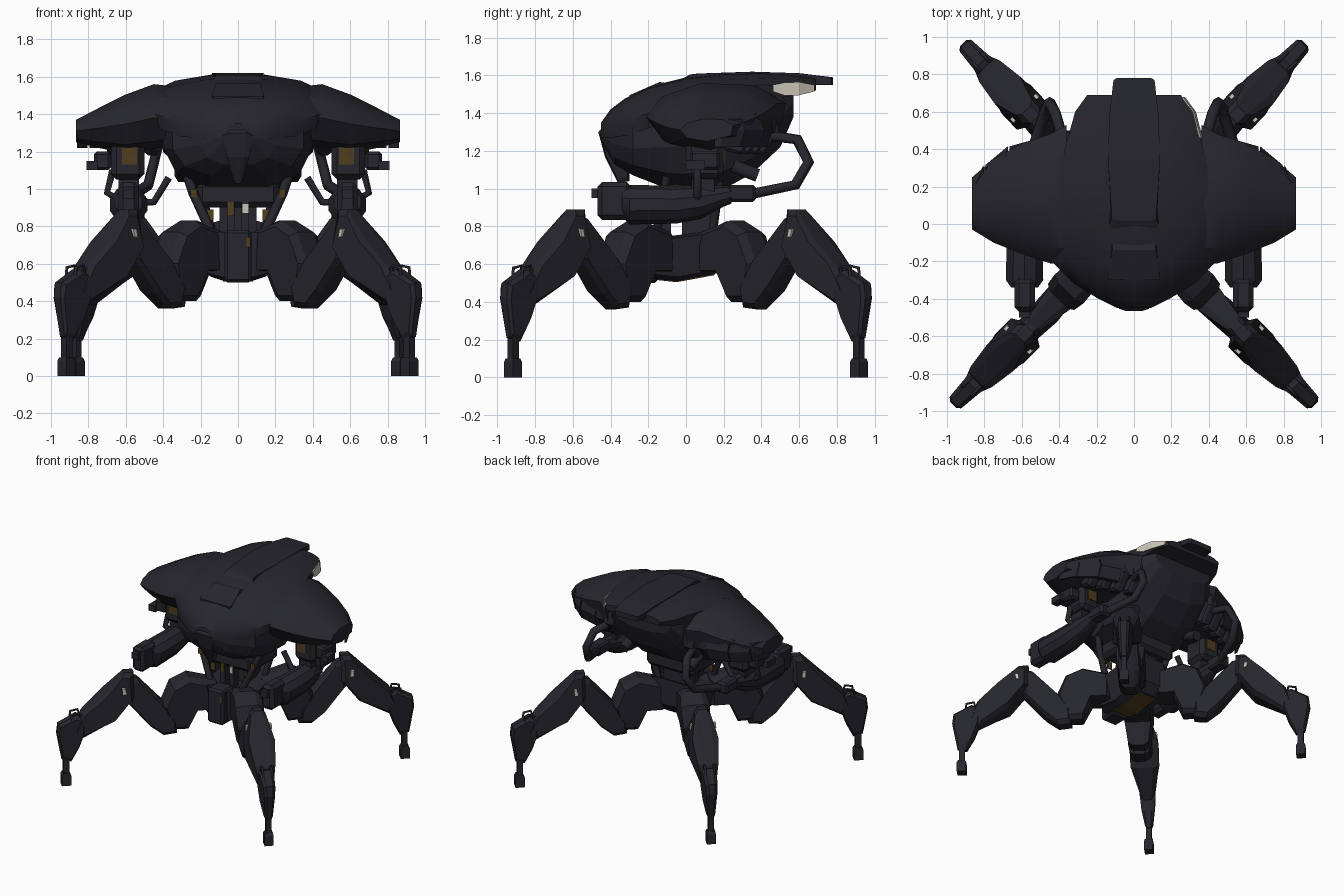
import bpy
import bmesh
import math

cube = bpy.data.objects.get("Cube")
if cube:
    bpy.data.objects.remove(cube, do_unlink=True)


def material(name, rgb):
    mat = bpy.data.materials.new(name)
    mat.use_nodes = True
    color = (*rgb, 1)
    mat.diffuse_color = color
    mat.node_tree.nodes["Principled BSDF"].inputs["Base Color"].default_value = color
    return mat


DARK = material("dark gunmetal", (.019, .019, .026))
BROWN = material("worn bronze", (.08, .047, .014))
CREAM = material("pale ceramic", (.58, .55, .47))


def finish(obj, mat, mirror=False, smooth=False, bevel=0):
    """Link an object, give it a material and optional modifiers."""
    bpy.context.collection.objects.link(obj)
    obj.data.materials.append(mat)
    if smooth:
        bpy.ops.object.select_all(action="DESELECT")
        bpy.context.view_layer.objects.active = obj
        obj.select_set(True)
        bpy.ops.object.shade_smooth_by_angle(angle=math.radians(32))
    if bevel:
        mod = obj.modifiers.new("bevel", "BEVEL")
        mod.width = bevel
        mod.segments = 1
    if mirror:
        obj.modifiers.new("mirror", "MIRROR")
    return obj


def loft(name, rings, mat=DARK, **options):
    """Skin a row of equal-length rings and cap both ends."""
    bm = bmesh.new()
    rows = [[bm.verts.new(co) for co in ring] for ring in rings]
    count = len(rows[0])
    for a, b in zip(rows, rows[1:]):
        for i in range(count):
            j = (i + 1) % count
            bm.faces.new((a[i], a[j], b[j], b[i]))
    bm.faces.new(rows[0])
    bm.faces.new(rows[-1])
    bmesh.ops.recalc_face_normals(bm, faces=bm.faces)
    mesh = bpy.data.meshes.new(name)
    bm.to_mesh(mesh)
    bm.free()
    return finish(bpy.data.objects.new(name, mesh), mat, **options)


def side_place(u, v, w):
    return (w, u, v)


def slab(name, points, place=side_place, core=.55, shrink=.86, **options):
    """Armour block: a side profile of (u, v, half width) with chamfered flanks."""
    cu = sum(p[0] for p in points) / len(points)
    cv = sum(p[1] for p in points) / len(points)
    steps = ((-1, shrink), (-core, 1), (core, 1), (1, shrink))
    rings = [[place(cu + (u - cu) * k, cv + (v - cv) * k, s * w) for u, v, w in points]
             for s, k in steps]
    return loft(name, rings, **options)


def box(name, x, y, z, mat=DARK, **options):
    rings = [[(x[0], b, z[0]), (x[1], b, z[0]), (x[1], b, z[1]), (x[0], b, z[1])] for b in y]
    return loft(name, rings, mat, **options)


def tubes(name, points, radius):
    """A bent bar on each side of the body."""
    for side, label in ((1, "left"), (-1, "right")):
        curve = bpy.data.curves.new(name, "CURVE")
        curve.dimensions = "3D"
        curve.bevel_depth = radius
        curve.bevel_resolution = 1
        curve.use_fill_caps = True
        spline = curve.splines.new("POLY")
        spline.points.add(len(points) - 1)
        for point, (x, y, z) in zip(spline.points, points):
            point.co = (x * side, y, z, 1)
        finish(bpy.data.objects.new(label + "_" + name, curve), DARK)


# Upper shell: y, half width, crown height, edge height, skirt height
shell = ((-.45, .09, 1.35, 1.31, 1.27), (-.4, .19, 1.42, 1.33, 1.27),
         (-.32, .32, 1.48, 1.36, 1.28), (-.2, .44, 1.54, 1.4, 1.32),
         (0, .455, 1.59, 1.49, 1.38), (.2, .42, 1.61, 1.54, 1.42), (.4, .37, 1.615, 1.55, 1.46),
         (.6, .315, 1.6, 1.55, 1.5), (.69, .25, 1.585, 1.55, 1.52))
shape = ((-1, 0), (-.8, .55), (-.4, .93), (0, 1), (.4, .93), (.8, .55), (1, 0))
loft("upper_shell", [[(hw * a, y, edge + (top - edge) * t) for a, t in shape]
                     + [(hw * .95, y, skirt), (-hw * .95, y, skirt)]
                     for y, hw, top, edge, skirt in shell], smooth=True)

# Lower hull: y, half width, top, bottom
hull = ((-.45, .08, 1.31, 1.25), (-.38, .2, 1.32, 1.13), (-.28, .35, 1.33, 1.07),
        (-.1, .4, 1.4, 1.0), (.15, .39, 1.45, .97), (.35, .36, 1.48, 1.08),
        (.5, .32, 1.5, 1.22), (.57, .26, 1.52, 1.38))
under = ((-1, 1), (-1, .55), (-.82, .2), (-.4, 0), (.4, 0), (.82, .2), (1, .55), (1, 1))
loft("lower_hull", [[(hw * a, y, low + (top - low) * t) for a, t in under]
                    for y, hw, top, low in hull])
slab("prow", [(-.465, 1.3, .08), (-.41, 1.36, .06), (-.3, 1.2, .05), (-.3, 1.04, .025),
              (-.36, 1.03, .025), (-.43, 1.17, .06)])
slab("brow_panel", [(-.3, 1.475, .14), (-.3, 1.495, .14), (-.14, 1.565, .12),
                    (-.08, 1.555, .12)], core=.95)
slab("spine_plate", [(-.04, 1.57, .14), (.02, 1.605, .12), (.06, 1.61, .12), (.35, 1.62, .14),
                     (.6, 1.612, .13), (.78, 1.59, .11), (.78, 1.55, .11), (.6, 1.55, .13)],
     core=.85, shrink=.97)
loft("ceramic_panel", [[(x, y, low), (x + .008, y, low), (x - .002, y, top), (x - .01, y, top)]
                       for y, x, low, top in ((.46, .361, 1.515, 1.55), (.52, .343, 1.495, 1.562),
                                              (.6, .323, 1.495, 1.565), (.68, .264, 1.515, 1.55))],
     CREAM)
box("belly_block", (-.22, .22), (-.14, .22), (.9, 1.04), bevel=.03)

# Shoulder armour: x, front, back, top, bottom
wing = ((.36, -.22, .53, 1.55, 1.22), (.45, -.21, .48, 1.56, 1.2), (.6, -.16, .43, 1.505, 1.19),
        (.75, -.1, .35, 1.43, 1.22), (.865, -.03, .25, 1.37, 1.25))
section = ((0, .5), (.12, .8), (.42, 1), (.8, .97), (1, .7), (.95, .25), (.5, 0), (.13, .15))
loft("shoulder_armour", [[(x, y0 + (y1 - y0) * a, low + (top - low) * t) for a, t in section]
                         for x, y0, y1, top, low in wing], smooth=True, mirror=True)

# Flaps along the rear rim of each shoulder
rim = ((.5, .45), (.67, .405), (.8, .305), (.865, .2))
for (xa, ya), (xb, yb) in zip(rim, rim[1:]):
    loft("rim_flap", [[(x, y - .05, 1.22), (x, y - .02, 1.22), (x, y + .01, 1.31),
                       (x, y - .01, 1.37), (x, y - .05, 1.37)]
                      for x, y in ((xa + .005, ya), (xb - .005, yb))], mirror=True)

# Overlapping vents behind the shoulders
for i in range(4):
    x, y = .36 + i * .1, .47 - i * .04
    slab("rear_vent", [(y - .14, 1.42, .05), (y + .02, 1.4, .05), (y + .03, 1.3, .045),
                       (y - .06, 1.18, .04), (y - .14, 1.2, .04)],
         place=lambda u, v, w, x=x: (x + w, u, v), mirror=True)

# Guns, their mounts and feed loops
turn = [math.tau * (k + .5) / 10 for k in range(10)]
barrel = ((-.34, .075, .93), (-.3, .105, .915), (-.05, .1, .915), (.08, .09, .93),
          (.2, .055, .96), (.24, .05, .97))
loft("gun_body", [[(.585 + r * math.cos(t), y, z + r * math.sin(t)) for t in turn]
                  for y, r, z in barrel], smooth=True, mirror=True)
box("gun_muzzle", (.53, .64), (-.47, -.29), (.835, 1.035), bevel=.025, mirror=True)
box("gun_sight", (.555, .615), (-.5, -.45), (.95, 1.0), mirror=True)
box("gun_breech", (.53, .63), (.22, .37), (.93, 1.02), bevel=.015, mirror=True)
box("gun_mount", (.5, .68), (.0, .2), (1.05, 1.28), bevel=.03, mirror=True)
box("gun_neck", (.53, .64), (.03, .15), (.95, 1.1), mirror=True)
for face, y in (("front", -.006), ("rear", .2)):
    box(face + "_mount_wear", (.54, .62), (y, y + .006), (1.13, 1.25), BROWN, mirror=True)
box("side_pod", (.68, .77), (.02, .18), (1.1, 1.2), bevel=.015, mirror=True)
box("pod_nozzle", (.75, .81), (.0, .1), (1.1, 1.15), mirror=True)
tubes("feed_loop", [(.56, .34, .97), (.48, .58, 1.02), (.45, .65, 1.14), (.42, .59, 1.26),
                    (.38, .45, 1.28)], .03)
tubes("cradle", [(.67, .06, 1.1), (.7, .06, .98), (.6, .06, .92), (.45, .06, .93),
                 (.37, .06, 1.06)], .022)
tubes("rear_jet", [(.3, .25, 1.12), (.3, .38, 1.07)], .04)

# Pelvis and waist
slab("pelvis", [(-.25, .77, .18), (-.08, .75, .22), (.1, .77, .22), (.22, .83, .18),
                (.22, .62, .18), (.16, .55, .16), (-.05, .51, .15), (-.24, .53, .16)])
box("pelvis_front", (-.072, .072), (-.3, -.15), (.5, .78), bevel=.015)
slab("pelvis_belly", [(-.15, .515, .08), (-.05, .504, .08), (.15, .541, .08), (.15, .55, .08),
                      (-.05, .512, .08), (-.15, .523, .08)], core=.95, shrink=1, mat=BROWN)
box("pelvis_wear", (.045, .068), (-.304, -.3), (.69, .74), BROWN)
box("waist_column", (-.1, .1), (-.02, .15), (.72, .95))
box("waist_piston", (.02, .06), (-.14, -.08), (.74, .95), mirror=True)
box("waist_clip", (.025, .055), (-.148, -.14), (.87, .92), CREAM)
box("piston_wear", (-.055, -.025), (-.148, -.14), (.86, .93), BROWN)
box("waist_wear", (.13, .17), (-.11, -.1), (.83, .89), BROWN, mirror=True)
tubes("waist_strut", [(.27, -.1, 1.07), (.24, -.12, .98), (.13, -.16, .74)], .026)
box("strut_wear", (.22, .255), (-.152, -.144), (.955, 1.0), BROWN, mirror=True)
tubes("rear_strut", [(.22, .18, 1.05), (.14, .14, .76)], .026)

# Legs: profiles of outward reach, height, half width
leg_parts = {
    "hip": [(.12, .77, .1), (.27, .83, .1), (.36, .77, .11), (.41, .6, .1), (.36, .4, .07),
            (.27, .4, .08), (.22, .56, .1), (.12, .56, .1)],
    "thigh": [(.59, .86, .05), (.54, .84, .05), (.4, .62, .08), (.33, .46, .09),
              (.33, .37, .07), (.4, .36, .07), (.47, .44, .08), (.59, .64, .07)],
    "shin": [(.56, .89, .06), (.61, .89, .06), (.72, .73, .1), (.835, .58, .08),
             (.885, .42, .055), (.83, .38, .055), (.66, .52, .11), (.56, .7, .11)],
    "ankle": [(.96, .5, .045), (.967, .42, .042), (.94, .21, .03), (.89, .19, .03),
              (.85, .3, .05), (.82, .42, .06), (.82, .55, .065), (.865, .57, .055)],
    "foot_post": [(.9, .05, .02), (.932, .05, .02), (.932, .25, .02), (.9, .25, .02)],
    "foot": [(.892, 0, .034), (.942, 0, .034), (.942, .08, .034), (.935, .1, .03),
             (.9, .1, .03), (.892, .08, .034)],
}
for end, sy, kx in (("front", -1, 1), ("rear", 1, .945)):
    def leg_place(p, z, w, sy=sy, kx=kx):
        return (p * kx + w * .7, sy * (p - w * .7), z)

    for part, points in leg_parts.items():
        slab(end + "_" + part, points, place=leg_place, mirror=True,
             shrink=1 if part.startswith("foot") else .86)
    slab(end + "_knee_marking", [(.605, .74, .102), (.625, .74, .102), (.63, .79, .098),
                                 (.61, .79, .098)], place=leg_place, mat=CREAM, mirror=True)
    for w in (-.035, .035):
        tubes(end + "_ankle_handle", [leg_place(p, z, w) for p, z in
                                      ((.84, .53), (.85, .59), (.89, .58), (.9, .47))], .009)
